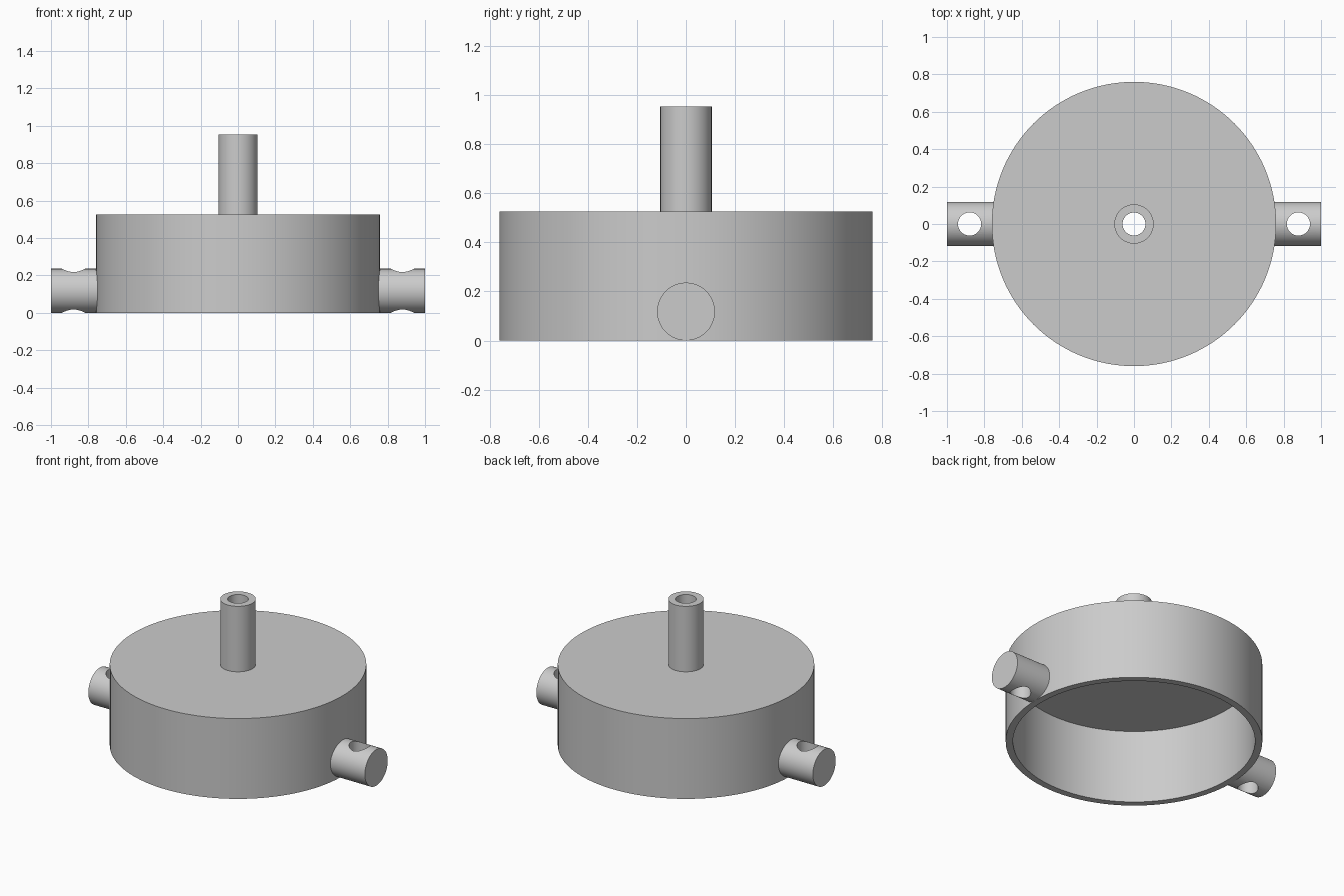
import bpy, bmesh, math
from mathutils import Matrix

if "Cube" in bpy.data.objects:
    bpy.data.objects.remove(bpy.data.objects["Cube"])

grey = bpy.data.materials.new("plain grey")
grey.diffuse_color = (0.6, 0.6, 0.6, 1)
grey.use_nodes = True
grey.node_tree.nodes["Principled BSDF"].inputs["Base Color"].default_value = grey.diffuse_color


def finish(obj):
    """Give the part its colour and smooth its curved sides."""
    obj.data.materials.clear()
    obj.data.materials.append(grey)
    bpy.ops.object.select_all(action='DESELECT')
    obj.select_set(True)
    bpy.context.view_layer.objects.active = obj
    bpy.ops.object.shade_smooth_by_angle(angle=math.radians(30))


def lathe(name, profile, sides):
    """Spin a closed (radius, height) outline around the z axis."""
    bm = bmesh.new()
    rings = []
    for r, z in profile:
        rings.append([bm.verts.new((r * math.cos(2 * math.pi * i / sides),
                                    r * math.sin(2 * math.pi * i / sides), z))
                      for i in range(sides)])
    for a, b in zip(rings, rings[1:] + rings[:1]):
        for i in range(sides):
            j = (i + 1) % sides
            bm.faces.new((a[i], a[j], b[j], b[i]))
    bmesh.ops.recalc_face_normals(bm, faces=bm.faces)
    mesh = bpy.data.meshes.new(name)
    bm.to_mesh(mesh)
    bm.free()
    obj = bpy.data.objects.new(name, mesh)
    bpy.context.collection.objects.link(obj)
    finish(obj)
    return obj


def cylinder(name, radius, depth, matrix, sides=64):
    bm = bmesh.new()
    bmesh.ops.create_cone(bm, cap_ends=True, segments=sides, radius1=radius,
                          radius2=radius, depth=depth, matrix=matrix)
    mesh = bpy.data.meshes.new(name)
    bm.to_mesh(mesh)
    bm.free()
    obj = bpy.data.objects.new(name, mesh)
    bpy.context.collection.objects.link(obj)
    return obj


# Hollow cap, open below, with a tubular stem whose bore runs through the top
R, WALL, TOP = 0.76, 0.043, 0.525
STEM, BORE, STEM_TOP = 0.105, 0.061, 0.953
lathe("cap_and_stem", [
    (R - WALL, 0), (R, 0), (R, TOP), (STEM, TOP), (STEM, STEM_TOP),
    (BORE, STEM_TOP), (BORE, TOP - WALL), (R - WALL, TOP - WALL)], 128)

# Side pegs, each with a vertical cross hole
PEG = 0.118
for side, label in ((-1, "left"), (1, "right")):
    start, end = 0.73, 1.0
    peg = cylinder(label + "_peg", PEG, end - start,
                   Matrix.Translation((side * (start + end) / 2, 0, PEG))
                   @ Matrix.Rotation(math.pi / 2, 4, 'Y'))
    drill = cylinder(label + "_hole_cutter", 0.062, 0.5,
                     Matrix.Translation((side * 0.879, 0, PEG)))
    cut = peg.modifiers.new("cross_hole", 'BOOLEAN')
    cut.operation = 'DIFFERENCE'
    cut.solver = 'EXACT'
    cut.object = drill
    bpy.context.view_layer.objects.active = peg
    bpy.ops.object.modifier_apply(modifier=cut.name)
    bpy.data.objects.remove(drill)
    finish(peg)
